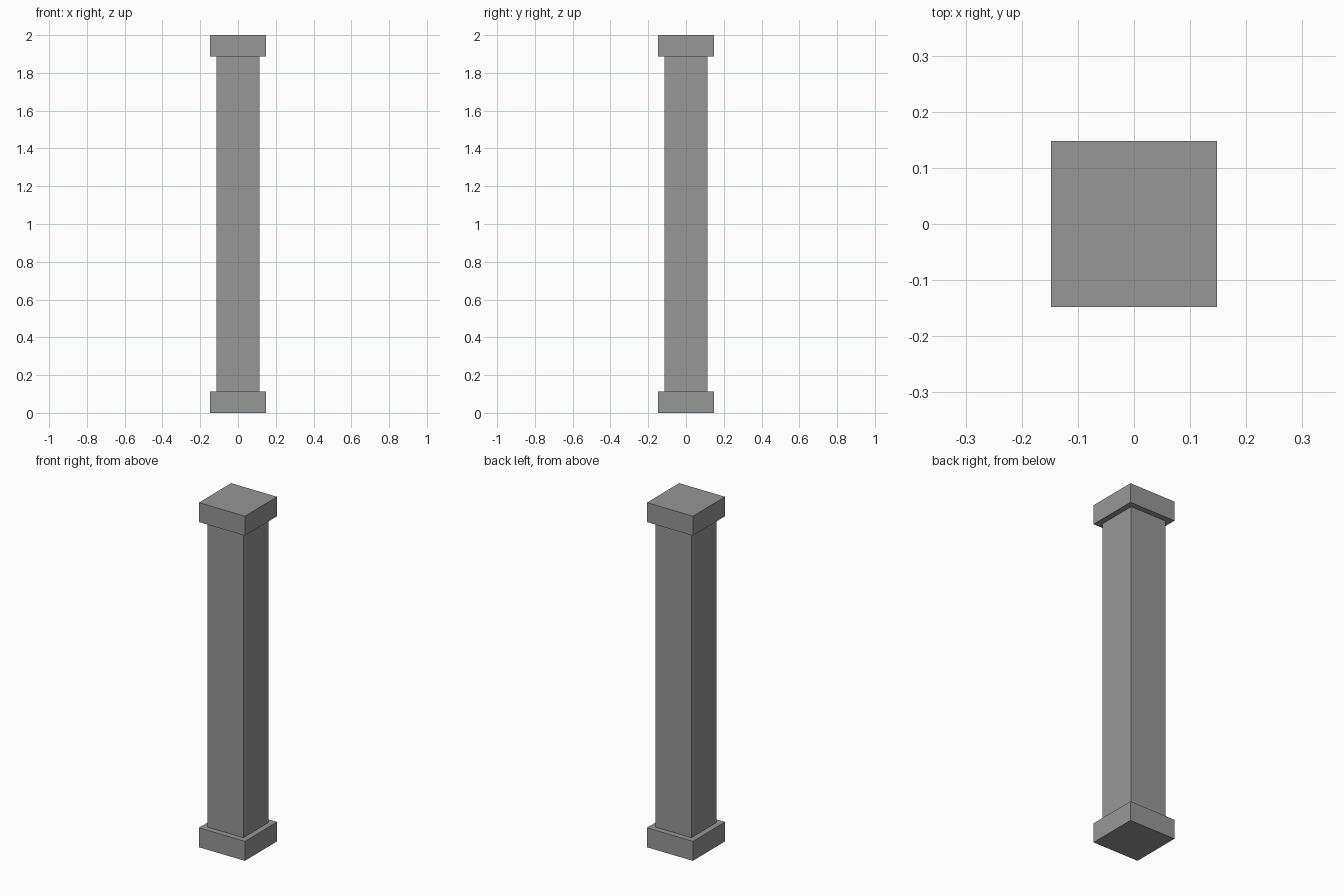
import bpy

# Remove the default object
cube = bpy.data.objects.get("Cube")
if cube:
    bpy.data.objects.remove(cube, do_unlink=True)

# Single stone colour
COLOUR = (0.31, 0.31, 0.31, 1.0)
stone = bpy.data.materials.new("stone_grey")
stone.use_nodes = True
stone.diffuse_color = COLOUR
stone.node_tree.nodes["Principled BSDF"].inputs["Base Color"].default_value = COLOUR

HEIGHT = 2.0
BLOCK_WIDTH, BLOCK_HEIGHT = 0.295, 0.113
SHAFT_WIDTH = 0.23


def square_block(name, width, bottom, top):
    """Add a square upright block between two heights."""
    bpy.ops.mesh.primitive_cube_add(size=1, location=(0, 0, (bottom + top) / 2))
    block = bpy.context.object
    block.name = name
    block.scale = (width, width, top - bottom)
    bpy.ops.object.transform_apply(location=False, rotation=False, scale=True)
    block.data.materials.append(stone)
    return block


# Pillar: base block, shaft and capital
square_block("base", BLOCK_WIDTH, 0, BLOCK_HEIGHT)
square_block("shaft", SHAFT_WIDTH, BLOCK_HEIGHT, HEIGHT - BLOCK_HEIGHT)
square_block("capital", BLOCK_WIDTH, HEIGHT - BLOCK_HEIGHT, HEIGHT)
